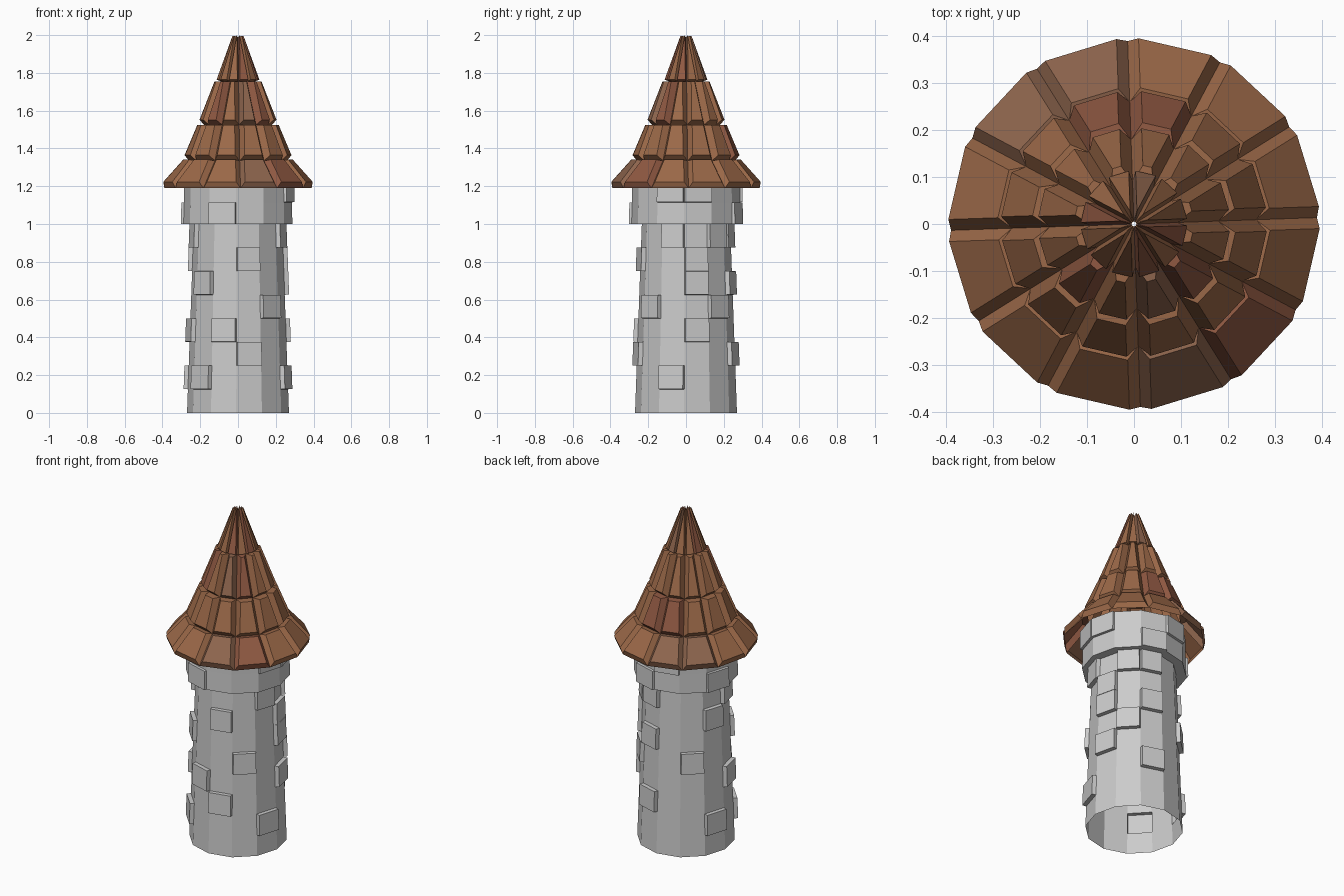
import bpy, bmesh, math, random

if "Cube" in bpy.data.objects:
    bpy.data.objects.remove(bpy.data.objects["Cube"])

random.seed(4)
SIDES = 12


def shell(bm, rings, turn):
    """Open 12-sided shell through (radius, z) rings; returns faces[row][side]."""
    loops = []
    for r, z in rings:
        loops.append([bm.verts.new((r * math.cos(math.radians(turn + 30 * k)),
                                    r * math.sin(math.radians(turn + 30 * k)), z))
                      for k in range(SIDES)])
    rows = []
    for a, b in zip(loops, loops[1:]):
        rows.append([bm.faces.new((a[k], a[(k + 1) % SIDES], b[(k + 1) % SIDES], b[k]))
                     for k in range(SIDES)])
    bm.normal_update()
    return rows


def raise_faces(bm, faces, inset, depth):
    """Push each face out along its own normal with bevelled sides."""
    bmesh.ops.inset_individual(bm, faces=faces, thickness=inset, depth=depth,
                               use_even_offset=True)


def finish(bm, name, colors=()):
    me = bpy.data.meshes.new(name)
    bm.to_mesh(me)
    bm.free()
    ob = bpy.data.objects.new(name, me)
    bpy.context.collection.objects.link(ob)
    for i, c in enumerate(colors):
        mat = bpy.data.materials.new(f"{name}_{i}")
        mat.diffuse_color = (*c, 1)
        mat.use_nodes = True
        mat.node_tree.nodes["Principled BSDF"].inputs["Base Color"].default_value = mat.diffuse_color
        me.materials.append(mat)
    return ob


# Tapered stone tower with scattered protruding blocks
bm = bmesh.new()
rows = shell(bm, [(0.27 - 0.036 * i / 8, i * 0.125) for i in range(9)], -2)
stones = {0: (3, 5, 6), 1: (4, 7), 2: (2, 5, 7), 4: (4,), 5: (1, 6), 6: (3, 7),
          7: (1, 5), 8: (3,), 9: (2, 6), 10: (4,), 11: (1, 7)}
raise_faces(bm, [rows[r][k] for k, rs in stones.items() for r in rs], 0.001, 0.024)
finish(bm, "tower_wall")

# Collar under the roof, with its underside step
bm = bmesh.new()
rows = shell(bm, [(0.234, 1.0), (0.288, 1.0), (0.286, 1.115), (0.285, 1.23)], -2)
picks = [rows[1][k] for k in (2, 5, 8)] + [rows[2][k] for k in (0, 3, 11)]
raise_faces(bm, picks, 0.001, 0.015)
finish(bm, "collar")

# Roof: flared cone with four tiers of raised, bevelled tiles
bm = bmesh.new()
tiers = shell(bm, [(0.39, 1.19), (0.26, 1.335), (0.18, 1.525),
                   (0.09, 1.755), (0.005, 1.989)], 2)
for row in tiers:
    for f in row:
        f.material_index = random.choice((0, 0, 0, 1, 2))
for row, (inset, depth) in zip(tiers, [(0.018, 0.03), (0.017, 0.037),
                                       (0.015, 0.036), (0.001, 0.026)]):
    raise_faces(bm, row, inset, depth)
finish(bm, "roof_tiles", [(0.33, 0.14, 0.065), (0.27, 0.13, 0.075), (0.28, 0.10, 0.055)])
